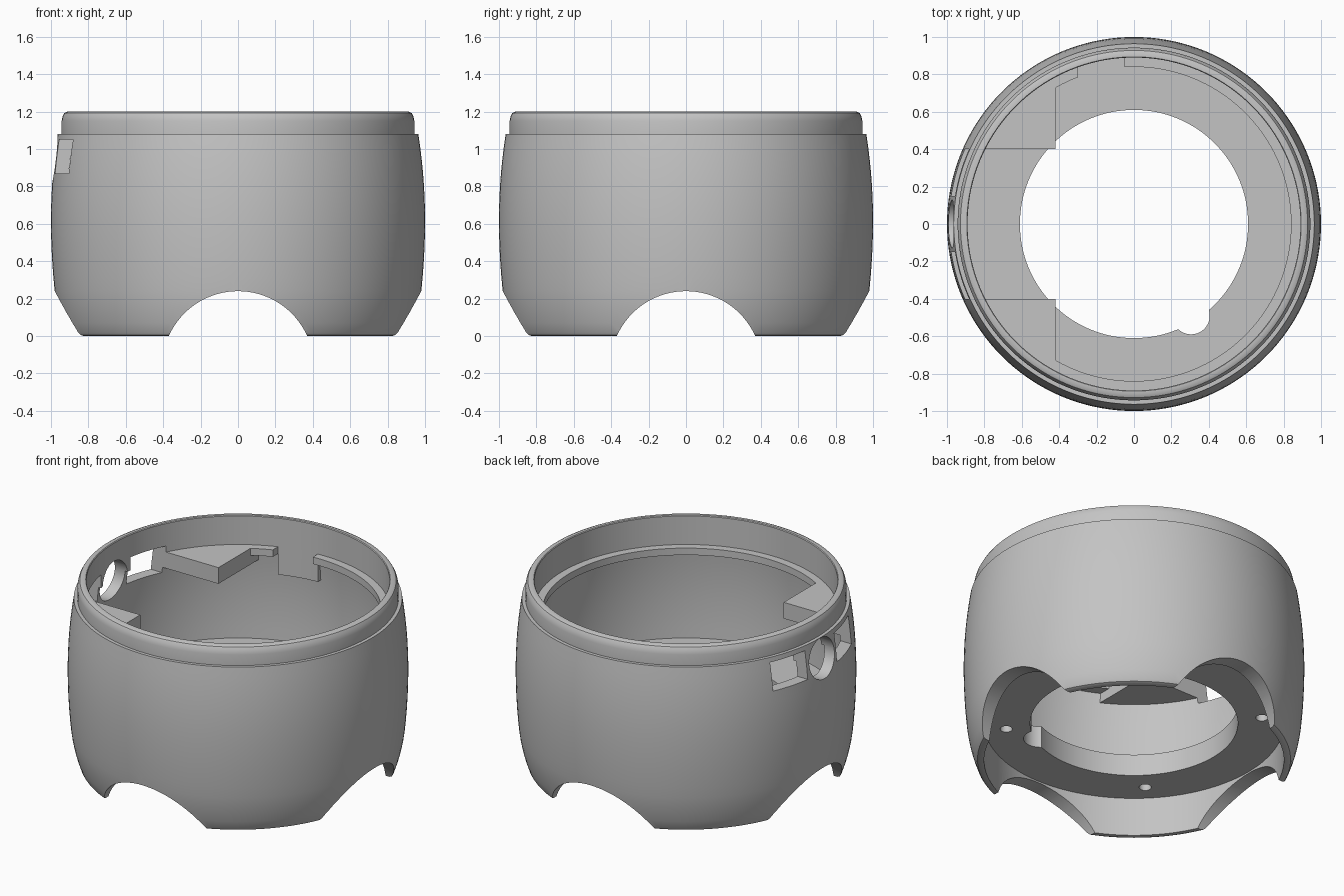
import bpy, bmesh, math
from mathutils import Matrix, Vector

if "Cube" in bpy.data.objects:
    bpy.data.objects.remove(bpy.data.objects["Cube"], do_unlink=True)

grey = bpy.data.materials.new("plain grey")
grey.use_nodes = True
GREY = (0.55, 0.55, 0.55, 1)
grey.diffuse_color = GREY
grey.node_tree.nodes["Principled BSDF"].inputs["Base Color"].default_value = GREY


def add_object(name, bm):
    bmesh.ops.recalc_face_normals(bm, faces=bm.faces)
    mesh = bpy.data.meshes.new(name)
    bm.to_mesh(mesh)
    bm.free()
    mesh.materials.append(grey)
    ob = bpy.data.objects.new(name, mesh)
    bpy.context.collection.objects.link(ob)
    return ob


def box(name, low, high):
    bm = bmesh.new()
    low, high = Vector(low), Vector(high)
    size = Matrix.Diagonal((high - low).to_4d())
    size[3][3] = 1
    bmesh.ops.create_cube(bm, size=1, matrix=Matrix.Translation((low + high) / 2) @ size)
    return add_object(name, bm)


def cylinder(name, centre, radius, depth, axis="Z", sides=48):
    bm = bmesh.new()
    turn = {"Z": Matrix(), "X": Matrix.Rotation(math.pi / 2, 4, "Y"),
            "Y": Matrix.Rotation(math.pi / 2, 4, "X")}[axis]
    bmesh.ops.create_cone(bm, cap_ends=True, segments=sides, radius1=radius, radius2=radius,
                          depth=depth, matrix=Matrix.Translation(centre) @ turn)
    return add_object(name, bm)


def revolve(name, profile, steps=144):
    bm = bmesh.new()
    verts = [bm.verts.new((r, 0, z)) for r, z in profile]
    edges = [bm.edges.new((v, verts[(i + 1) % len(verts)])) for i, v in enumerate(verts)]
    bmesh.ops.spin(bm, geom=verts + edges, cent=(0, 0, 0), axis=(0, 0, 1),
                   angle=math.tau, steps=steps, use_duplicate=False)
    bmesh.ops.remove_doubles(bm, verts=bm.verts, dist=0.0005)
    return add_object(name, bm)


def combine(target, tool, operation):
    mod = target.modifiers.new(operation.lower(), "BOOLEAN")
    mod.operation, mod.solver, mod.object = operation, "EXACT", tool
    bpy.context.view_layer.objects.active = target
    bpy.ops.object.modifier_apply(modifier=mod.name)
    bpy.data.objects.remove(tool, do_unlink=True)


def trim(part, radius, operation="INTERSECT"):
    combine(part, cylinder("trim", (0, 0, 0.9), radius, 1, sides=144), operation)
    return part


def barrel(z):
    """Outer radius of the wall above the foot."""
    if z < 0.62:
        return 1 - 0.02 * ((0.62 - z) / 0.38) ** 2
    return 1 - 0.036 * ((z - 0.62) / 0.46) ** 2


# Housing: barrel wall of even thickness, stepped collar, inner flange, floor ring
WALL, LEDGE, FLANGE, FLOOR, UNDER = 0.072, 1.01, 0.965, 0.39, 0.25
profile = [(0.88, 0), (0.905, 0), (0.919, 0.006), (0.928, 0.02), (0.945, 0.07),
           (0.961, 0.13), (0.973, 0.19)]
profile += [(barrel(z), z) for z in [0.24 + 0.07 * i for i in range(13)]]
profile += [(0.943, 1.08), (0.943, 1.15), (0.938, 1.175), (0.928, 1.193), (0.913, 1.2),
            (0.894, 1.2), (0.89, 1.195), (0.89, LEDGE), (0.84, LEDGE), (0.84, FLANGE)]
inner = [FLANGE + (FLOOR - FLANGE) * i / 8 for i in range(9)]
profile += [(barrel(z) - WALL, z) for z in inner]
profile += [(0.61, FLOOR), (0.61, UNDER), (0.88, UNDER)]
housing = revolve("housing", profile)

# Corner shelves beside the side pocket
for side in (-1, 1):
    ys = sorted((0.4 * side, side))
    shelf = box("shelf", (-1, ys[0], 0.905), (-0.42, ys[1], LEDGE))
    combine(housing, trim(shelf, 0.93), "UNION")

# Gaps in the flange: side pocket and back notch
for low, high in (((-1, -0.4, 0.9), (-0.5, 0.4, 1.05)), ((-0.3, 0.7, 0.9), (-0.05, 1, 1.05))):
    combine(housing, trim(box("flange_gap", low, high), 0.89), "DIFFERENCE")

# Hanging plate below the back notch
plate = trim(box("plate", (-0.3, 0.7, 0.83), (-0.05, 1, 1.0)), 0.93)
combine(housing, trim(plate, 0.89, "DIFFERENCE"), "UNION")

# Windows and round port through the side wall
for side in (-1, 1):
    ys = sorted((0.15 * side, 0.4 * side))
    combine(housing, box("window", (-1.2, ys[0], 0.87), (-0.7, ys[1], 1.05)), "DIFFERENCE")
combine(housing, cylinder("port", (-0.95, 0, 0.95), 0.128, 0.4, "X"), "DIFFERENCE")

# Relief in the floor opening
combine(housing, cylinder("relief", (0.305, -0.49, 0.32), 0.1, 0.4), "DIFFERENCE")

# Four arches around the foot
for axis in "XY":
    combine(housing, cylinder("arch", (0, 0, -0.165), 0.405, 3, axis, 96), "DIFFERENCE")

# Blind screw holes under the floor
for k in range(4):
    a = math.radians(45 + 90 * k)
    hole = cylinder("screw_hole", (0.753 * math.cos(a), 0.753 * math.sin(a), UNDER), 0.036, 0.16, sides=24)
    combine(housing, hole, "DIFFERENCE")

# Smooth shading with crisp edges
bpy.ops.object.select_all(action="DESELECT")
housing.select_set(True)
bpy.context.view_layer.objects.active = housing
bpy.ops.object.shade_smooth_by_angle(angle=math.radians(30))
